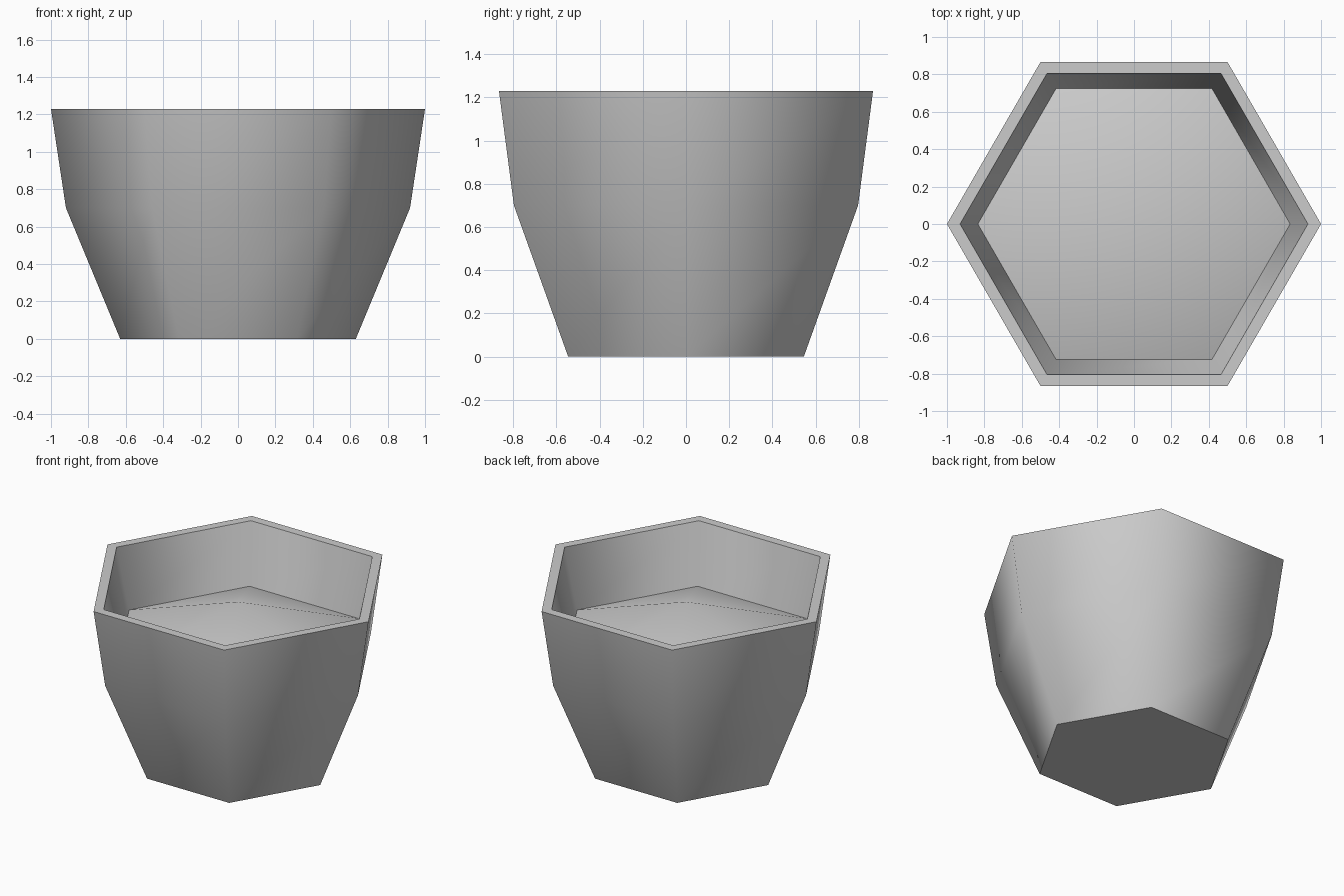
import bpy, bmesh
from math import cos, sin, tau

cube = bpy.data.objects.get("Cube")
if cube:
    bpy.data.objects.remove(cube, do_unlink=True)

SIDES = 6

grey = bpy.data.materials.new("stone_grey")
grey.use_nodes = True
colour = (0.6, 0.6, 0.6, 1)
grey.diffuse_color = colour
grey.node_tree.nodes["Principled BSDF"].inputs["Base Color"].default_value = colour


def ring(bm, radius, z):
    return [bm.verts.new((radius * cos(tau * i / SIDES), radius * sin(tau * i / SIDES), z))
            for i in range(SIDES)]


def bridge(bm, a, b):
    for i in range(SIDES):
        j = (i + 1) % SIDES
        bm.faces.new((a[i], a[j], b[j], b[i]))


def finish(bm, name, sharp_rings=()):
    # Crisp horizontal rims, soft shading around the body
    for loop in sharp_rings:
        for i in range(SIDES):
            bm.edges.get((loop[i], loop[(i + 1) % SIDES])).smooth = False
    for face in bm.faces:
        face.smooth = True
    mesh = bpy.data.meshes.new(name)
    bm.to_mesh(mesh)
    bm.free()
    mesh.materials.append(grey)
    obj = bpy.data.objects.new(name, mesh)
    bpy.context.collection.objects.link(obj)


# Planter: base, outer wall with a soft shoulder, flat rim, inner wall
bm = bmesh.new()
profile = [(0.63, 0), (0.92, 0.7), (1.0, 1.23), (0.93, 1.23), (0.835, 0.82)]
rings = [ring(bm, r, z) for r, z in profile]
for lower, upper in zip(rings, rings[1:]):
    bridge(bm, lower, upper)
bm.faces.new(rings[0][::-1])
finish(bm, "planter_pot", (rings[0], rings[2], rings[3]))

# Soil: a low mound closing the inside of the pot
bm = bmesh.new()
edge = ring(bm, 0.835, 0.82)
peak = bm.verts.new((0, 0, 1.1))
for i in range(SIDES):
    bm.faces.new((edge[i], edge[(i + 1) % SIDES], peak))
finish(bm, "soil_mound")
